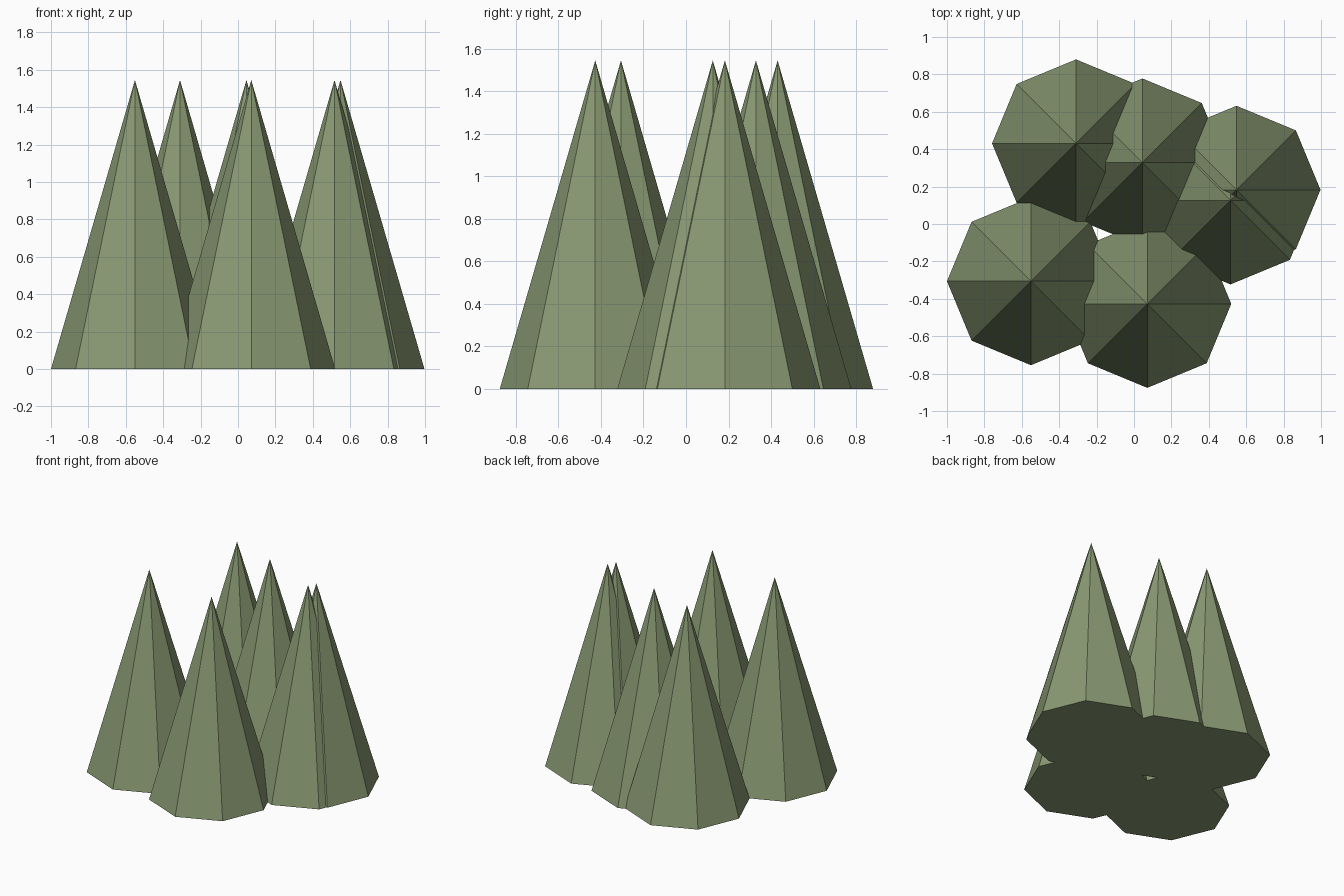
import bpy

if "Cube" in bpy.data.objects:
    bpy.data.objects.remove(bpy.data.objects["Cube"])

RADIUS = 0.449
HEIGHT = 1.545

# One flat green for the whole grove
green = bpy.data.materials.new("olive_green")
green.diffuse_color = (0.25, 0.32, 0.17, 1.0)
green.use_nodes = True
green.node_tree.nodes["Principled BSDF"].inputs["Base Color"].default_value = green.diffuse_color

# Ground positions of the tree cones
positions = [
    (-0.31, 0.431),
    (0.045, 0.329),
    (0.548, 0.183),
    (0.516, 0.126),
    (-0.551, -0.306),
    (0.071, -0.427),
]


def tree_cone(index, x, y):
    """Eight-sided closed cone standing on the ground, corners on the axes."""
    bpy.ops.mesh.primitive_cone_add(
        vertices=8, radius1=RADIUS, radius2=0, depth=HEIGHT,
        end_fill_type='NGON', location=(x, y, HEIGHT / 2))
    tree = bpy.context.object
    tree.name = f"tree_cone_{index}"
    tree.data.materials.append(green)
    bpy.ops.object.shade_flat()


for i, (x, y) in enumerate(positions, 1):
    tree_cone(i, x, y)
